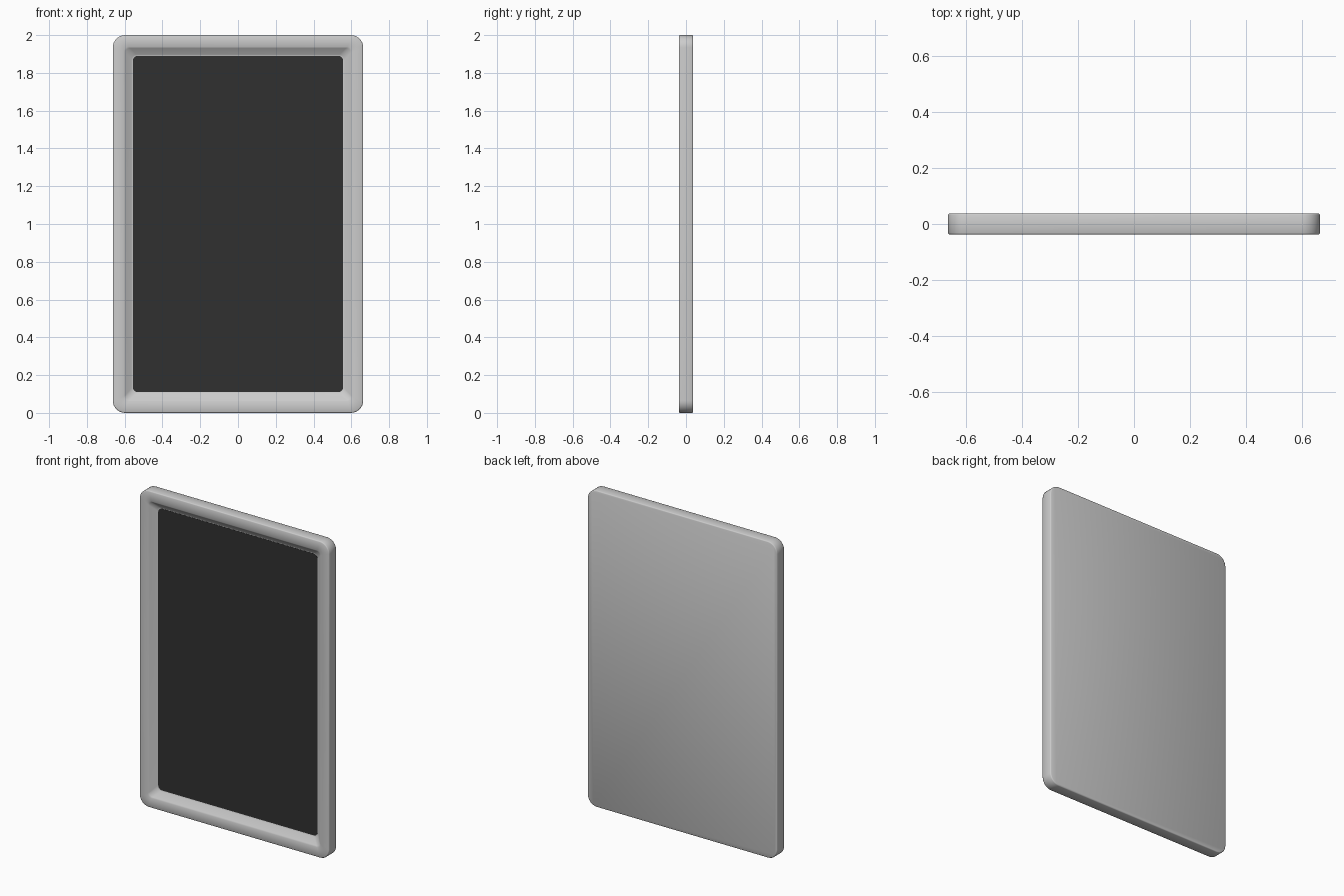
import bpy, bmesh, math

if "Cube" in bpy.data.objects:
    bpy.data.objects.remove(bpy.data.objects["Cube"])

CZ = 1.0  # height of the panel centre


def ring(bm, hw, hh, r, y, seg=8):
    """Rounded rectangle of vertices in the xz plane."""
    verts = []
    for i, (sx, sz) in enumerate([(1, 1), (-1, 1), (-1, -1), (1, -1)]):
        for k in range(seg + 1):
            a = math.pi / 2 * (i + k / seg)
            verts.append(bm.verts.new((sx * (hw - r) + r * math.cos(a), y,
                                       CZ + sz * (hh - r) + r * math.sin(a))))
    return verts


def loft(name, sections, cap_first=False, cap_last=False):
    bm = bmesh.new()
    rings = [ring(bm, *s) for s in sections]
    for a, b in zip(rings, rings[1:]):
        n = len(a)
        for i in range(n):
            j = (i + 1) % n
            bm.faces.new((a[i], b[i], b[j], a[j]))
    if cap_first:
        bm.faces.new(rings[0])
    if cap_last:
        bm.faces.new(rings[-1][::-1])
    bmesh.ops.recalc_face_normals(bm, faces=bm.faces)
    # open or flat parts: make sure the front faces -y
    bm.normal_update()
    if not cap_first and all(f.normal.y > 0.5 for f in bm.faces):
        bmesh.ops.reverse_faces(bm, faces=bm.faces)
    mesh = bpy.data.meshes.new(name)
    bm.to_mesh(mesh)
    bm.free()
    ob = bpy.data.objects.new(name, mesh)
    bpy.context.collection.objects.link(ob)
    bpy.ops.object.select_all(action='DESELECT')
    ob.select_set(True)
    bpy.context.view_layer.objects.active = ob
    bpy.ops.object.shade_smooth_by_angle(angle=math.radians(40))
    return ob


# casing: back plate, softened outer edge, front rim, sloped recess
loft("frame", [
    (0.657, 0.994, 0.060, 0.038),
    (0.661, 0.998, 0.064, 0.036),
    (0.663, 1.000, 0.066, 0.032),
    (0.663, 1.000, 0.066, -0.032),
    (0.661, 0.998, 0.064, -0.036),
    (0.657, 0.994, 0.060, -0.038),
    (0.605, 0.938, 0.025, -0.038),
    (0.597, 0.931, 0.025, -0.034),
    (0.564, 0.897, 0.028, -0.002),
    (0.557, 0.890, 0.028, 0.000),
], cap_first=True, cap_last=True)

# dark screen set in the recess
screen = loft("screen", [
    (0.557, 0.890, 0.028, 0.000),
    (0.557, 0.890, 0.028, -0.001),
], cap_first=True, cap_last=True)
mat = bpy.data.materials.new("dark_screen")
mat.diffuse_color = (0.03, 0.03, 0.03, 1)
mat.use_nodes = True
mat.node_tree.nodes["Principled BSDF"].inputs["Base Color"].default_value = mat.diffuse_color
screen.data.materials.append(mat)
